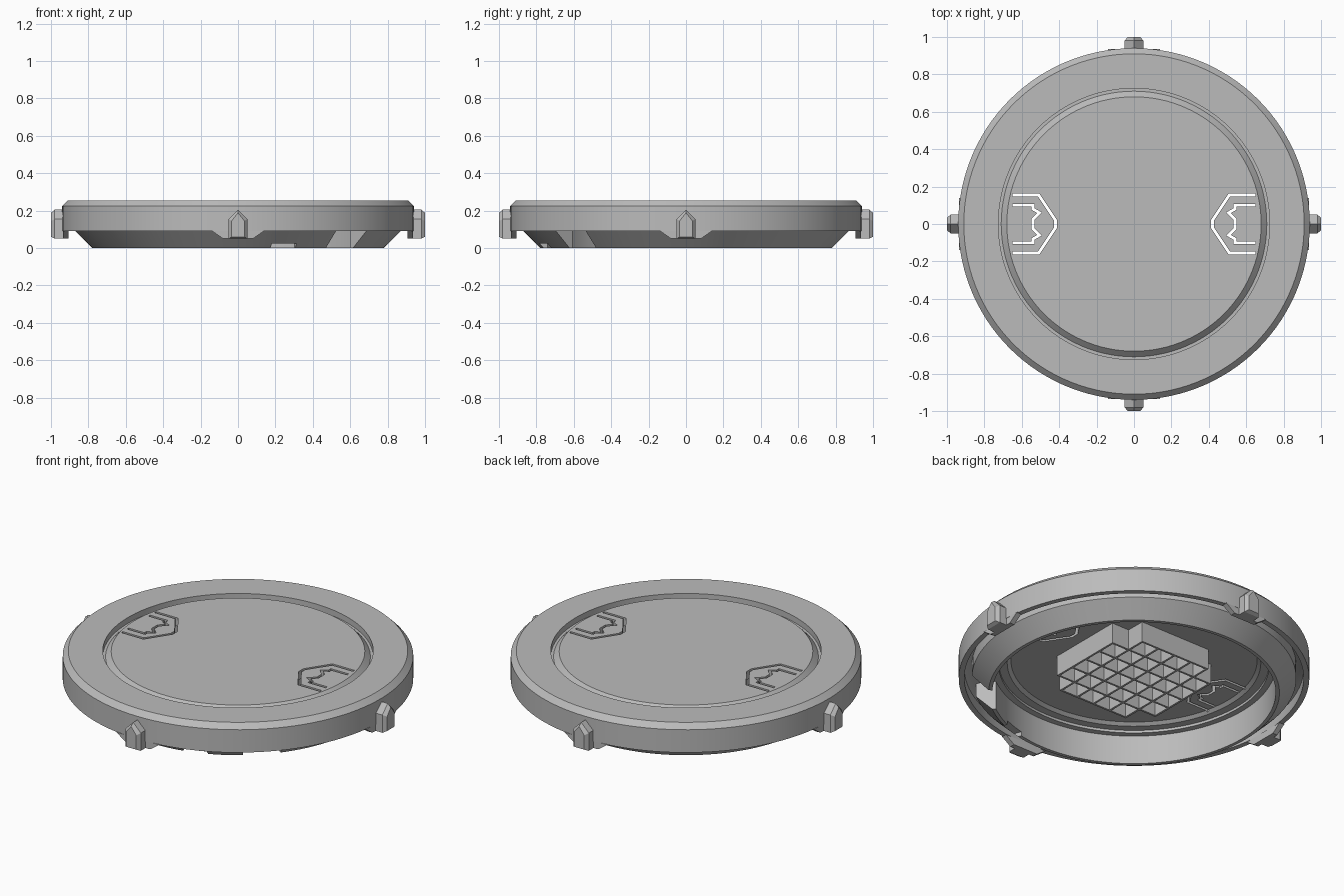
import bpy, bmesh
from math import sin, cos, radians, pi
from mathutils import Matrix, Vector

cube = bpy.data.objects.get("Cube")
if cube:
    bpy.data.objects.remove(cube, do_unlink=True)

grey = bpy.data.materials.new("plain grey")
grey.use_nodes = True
grey.diffuse_color = (0.5, 0.5, 0.5, 1)
grey.node_tree.nodes["Principled BSDF"].inputs["Base Color"].default_value = (0.5, 0.5, 0.5, 1)


def finish(bm, name):
    bmesh.ops.remove_doubles(bm, verts=bm.verts, dist=1e-5)
    bmesh.ops.recalc_face_normals(bm, faces=bm.faces)
    mesh = bpy.data.meshes.new(name)
    bm.to_mesh(mesh)
    bm.free()
    mesh.materials.append(grey)
    obj = bpy.data.objects.new(name, mesh)
    bpy.context.collection.objects.link(obj)
    return obj


def activate(obj):
    bpy.ops.object.select_all(action="DESELECT")
    obj.select_set(True)
    bpy.context.view_layer.objects.active = obj


def smooth(obj):
    activate(obj)
    bpy.ops.object.shade_smooth_by_angle(angle=radians(25))


def lathe(name, profile, start=0, sweep=360, steps=120):
    """Revolve a closed (radius, height) section around z, capping open ends."""
    bm = bmesh.new()
    full = sweep == 360
    rings = []
    for i in range(steps if full else steps + 1):
        a = radians(start + sweep * i / steps)
        rings.append([bm.verts.new((r * cos(a), r * sin(a), z)) for r, z in profile])
    n = len(profile)
    for i in range(steps):
        p, q = rings[i], rings[(i + 1) % len(rings)]
        for j in range(n):
            k = (j + 1) % n
            if profile[j][0] == 0 and profile[k][0] == 0:
                continue
            if profile[j][0] == 0:
                bm.faces.new((p[j], p[k], q[k]))
            elif profile[k][0] == 0:
                bm.faces.new((p[j], p[k], q[j]))
            else:
                bm.faces.new((p[j], p[k], q[k], q[j]))
    if not full:
        bm.faces.new(rings[0])
        bm.faces.new(rings[-1])
    bmesh.ops.delete(bm, geom=[v for v in bm.verts if not v.link_faces], context="VERTS")
    return finish(bm, name)


def loft(name, lower, upper):
    """Solid between two matching 3D outlines."""
    bm = bmesh.new()
    a = [bm.verts.new(p) for p in lower]
    b = [bm.verts.new(p) for p in upper]
    bm.faces.new(a)
    bm.faces.new(b)
    for i in range(len(a)):
        j = (i + 1) % len(a)
        bm.faces.new((a[i], a[j], b[j], b[i]))
    return finish(bm, name)


def cut(obj, cutter):
    mod = obj.modifiers.new("cut", "BOOLEAN")
    mod.operation = "DIFFERENCE"
    mod.solver = "EXACT"
    mod.object = cutter
    activate(obj)
    bpy.ops.object.modifier_apply(modifier=mod.name)
    bpy.data.objects.remove(cutter, do_unlink=True)


def ribbon(path, width):
    """Outline of a mitred stroke along a 2D path."""
    pts = [Vector(p) for p in path]
    left, right = [], []
    for i, p in enumerate(pts):
        d0 = (p - pts[i - 1]).normalized() if i else (pts[1] - p).normalized()
        d1 = (pts[i + 1] - p).normalized() if i + 1 < len(pts) else d0
        n0, n1 = Vector((-d0.y, d0.x)), Vector((-d1.y, d1.x))
        m = (n0 + n1).normalized()
        m *= width / 2 / m.dot(n0)
        left.append(p + m)
        right.append(p - m)
    return left + right[::-1]


# Outer rim with chamfered top and hanging lip
rim = lathe("outer_rim", [(.725, .255), (.91, .255), (.94, .225), (.94, .09),
                          (.91, .09), (.91, .15), (.86, .17), (.725, .17)])
smooth(rim)

# Conical skirt, open on one side, with a small notch in its lower edge
skirt = lathe("lower_skirt", [(.76, 0), (.78, 0), (.87, .09), (.87, .175), (.76, .175)],
              start=-38, sweep=345)
bm = bmesh.new()
bmesh.ops.create_cube(bm, size=1, matrix=Matrix.Rotation(radians(-72), 4, "Z")
                      @ Matrix.Translation((.78, 0, 0)) @ Matrix.Diagonal((.2, .14, .05, 1)))
cut(skirt, finish(bm, "notch_cutter"))
smooth(skirt)

# Centre lid with chamfered edge, groove and ledge beneath
lid = lathe("centre_lid", [(0, .25), (.68, .25), (.71, .22), (.74, .22),
                           (.74, .185), (.68, .185), (.66, .2), (0, .2)])

# Handle slots cut through the lid on both sides
half_outer = [(.65, .155), (.51, .155), (.42, .02)]
half_inner = [(.65, .1), (.54, .1), (.54, .08), (.505, .06), (.54, .025)]
for side in (1, -1):
    for half in (half_outer, half_inner):
        path = half + [(x, -y) for x, y in reversed(half)]
        outline = [(side * p.x, p.y) for p in ribbon(path, .015)]
        cut(lid, loft("slot_cutter", [(x, y, .15) for x, y in outline],
                      [(x, y, .3) for x, y in outline]))
smooth(lid)

# Stiffening lattice under the lid
bm = bmesh.new()
cell = .113
for i in range(-3, 4):
    length = cell * (4 if abs(i) == 3 else 6) + .012
    for turn in (0, pi / 2):
        bmesh.ops.create_cube(bm, size=1, matrix=Matrix.Rotation(turn, 4, "Z")
                              @ Matrix.Translation((i * cell, 0, .143))
                              @ Matrix.Diagonal((.012, length, .125, 1)))
finish(bm, "lattice")

# Four pointed lugs, each on a tapered tab below the rim
def pentagon(w, low, shoulder, tip, y):
    return [(-w, y, low), (w, y, low), (w, y, shoulder), (0, y, tip), (-w, y, shoulder)]


def tab(y):
    return [(-.14, y, .092), (-.08, y, .05), (.08, y, .05), (.14, y, .092)]


for i, place in enumerate(("front", "left", "back", "right")):
    lug = loft(place + "_lug", pentagon(.05, .05, .155, .205, -.91) +
               [], pentagon(.05, .05, .155, .205, -.98))
    cap = loft(place + "_lug_face", pentagon(.05, .05, .155, .205, -.98),
               pentagon(.034, .06, .145, .188, -1))
    plate = loft(place + "_tab", tab(-.905), tab(-.936))
    for part in (lug, cap, plate):
        part.data.transform(Matrix.Rotation(i * pi / 2, 4, "Z"))
